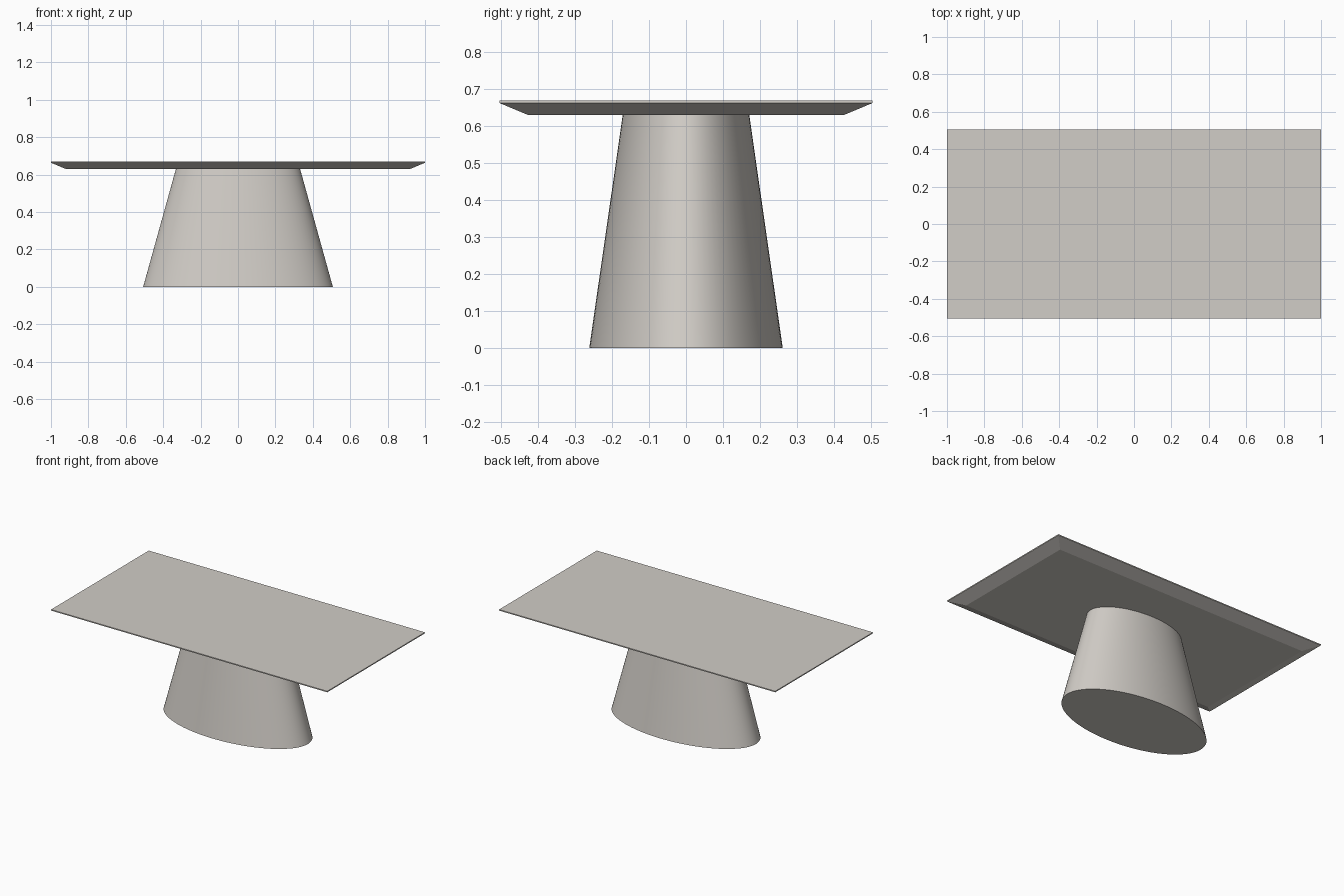
import bpy, math

if "Cube" in bpy.data.objects:
    bpy.data.objects.remove(bpy.data.objects["Cube"])

stone = bpy.data.materials.new("warm_grey_stone")
stone.diffuse_color = (0.64, 0.61, 0.57, 1)
stone.use_nodes = True
stone.node_tree.nodes["Principled BSDF"].inputs["Base Color"].default_value = stone.diffuse_color


def loft(name, rings):
    """Skin a closed solid through a stack of equal-sized point rings."""
    n = len(rings[0])
    verts = [p for ring in rings for p in ring]
    faces = [tuple(reversed(range(n))),
             tuple(range(len(verts) - n, len(verts)))]
    for r in range(len(rings) - 1):
        for i in range(n):
            j = (i + 1) % n
            faces.append((r * n + i, r * n + j, (r + 1) * n + j, (r + 1) * n + i))
    mesh = bpy.data.meshes.new(name)
    mesh.from_pydata(verts, [], faces)
    mesh.materials.append(stone)
    obj = bpy.data.objects.new(name, mesh)
    bpy.context.collection.objects.link(obj)
    return obj


def rectangle(hx, hy, z):
    return [(-hx, -hy, z), (hx, -hy, z), (hx, hy, z), (-hx, hy, z)]


def ellipse(rx, ry, z, sides=96):
    return [(rx * math.cos(math.tau * i / sides),
             ry * math.sin(math.tau * i / sides), z) for i in range(sides)]


# Thin rectangular top with an undercut bevelled edge
loft("table_top", [rectangle(0.921, 0.426, 0.63),
                   rectangle(1.0, 0.505, 0.663),
                   rectangle(1.0, 0.505, 0.67)])

# Tapered oval pedestal
base = loft("pedestal", [ellipse(0.507, 0.262, 0.0),
                         ellipse(0.332, 0.1715, 0.63)])
bpy.context.view_layer.objects.active = base
base.select_set(True)
bpy.ops.object.shade_smooth_by_angle(angle=math.radians(30))
